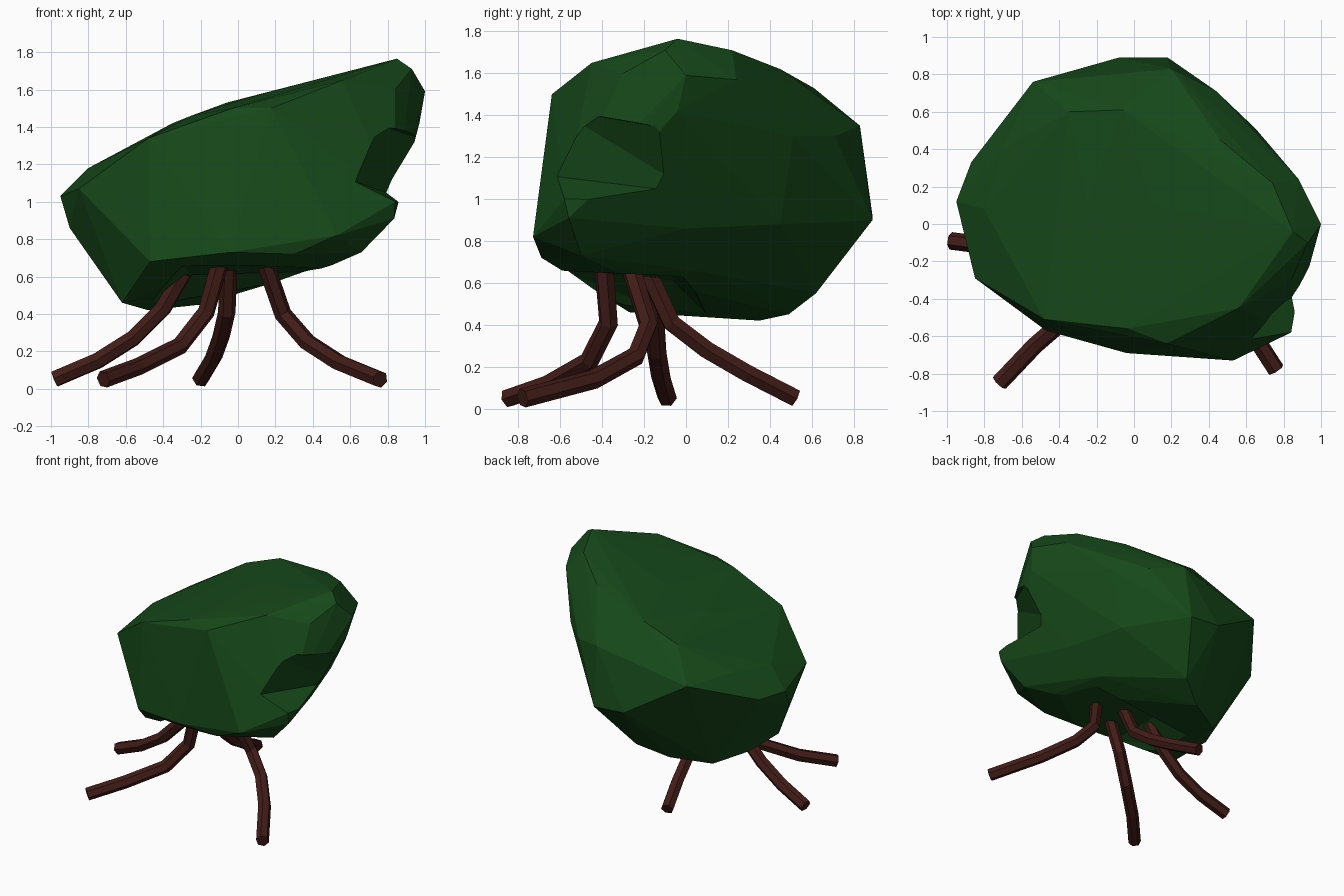
import bpy, bmesh


def material(name, color):
    m = bpy.data.materials.new(name)
    m.diffuse_color = (*color, 1)
    return m


leaf = material("leaf_green", (0.008, 0.066, 0.010))
bark = material("bark_brown", (0.055, 0.012, 0.009))


def hull(name, points):
    """Faceted solid wrapped around a handful of points."""
    bm = bmesh.new()
    for p in points:
        bm.verts.new(p)
    res = bmesh.ops.convex_hull(bm, input=bm.verts)
    loose = {v for v in res["geom_interior"] + res["geom_unused"]
             if isinstance(v, bmesh.types.BMVert)}
    bmesh.ops.delete(bm, geom=list(loose), context='VERTS')
    bmesh.ops.recalc_face_normals(bm, faces=bm.faces)
    me = bpy.data.meshes.new(name)
    bm.to_mesh(me)
    bm.free()
    ob = bpy.data.objects.new(name, me)
    bpy.context.collection.objects.link(ob)
    me.materials.append(leaf)
    return ob


# Slanted leafy crown
crown_top = [
    (0.85, -0.04, 1.765), (0.93, -0.1, 1.71), (1.0, 0, 1.59), (0.88, 0.24, 1.57),
    (0.74, 0.22, 1.71), (0.56, -0.45, 1.65), (0.84, -0.3, 1.6), (0.18, -0.64, 1.5),
    (-0.03, -0.56, 1.5), (-0.48, -0.51, 1.34), (-0.85, -0.29, 1.07), (0.46, 0.45, 1.62),
    (0.1, 0.1, 1.57), (-0.25, 0.1, 1.46),
    (-0.06, 0.61, 1.53), (-0.35, 0.6, 1.42), (-0.7, 0.4, 1.22), (0.2, 0.83, 1.35),
    (0.44, 0.71, 1.3), (0.65, 0.51, 1.3), (-0.8, 0.08, 1.18), (-0.95, 0.12, 1.03),
    (-0.87, 0.33, 1.02), (-0.54, 0.76, 1.2), (0.97, -0.04, 1.42), (0.93, -0.17, 1.27)]
crown_base = [
    (-0.08, 0.89, 0.92), (0.18, 0.89, 0.9), (0.5, 0.45, 0.88), (0.64, 0.0, 0.86),
    (0.84, -0.58, 1.0), (0.835, -0.56, 0.91), (0.66, -0.5, 0.73),
    (0.53, -0.73, 0.82), (0.3, -0.69, 0.72), (-0.04, -0.69, 0.73), (-0.47, -0.57, 0.68),
    (-0.9, 0.0, 0.86), (-0.62, -0.27, 0.46), (-0.62, 0.1, 0.46), (-0.48, 0.35, 0.42),
    (-0.2, 0.49, 0.45), (0.0, 0.62, 0.55), (0.28, 0.25, 0.62), (0.4, 0.1, 0.65),
    (0.5, -0.35, 0.66)]
crown = hull("leafy_crown", crown_top + crown_base)

# Cutters: the notch on the front right, and the hollow where the roots enter
notch = hull("notch_cutter", [
    (0.59, -0.72, 1.12), (0.86, 0.05, 1.025), (0.83, -1.28, 0.98), (1.14, -0.41, 0.86),
    (0.70, -0.62, 1.43), (1.0, -0.05, 1.33), (1.1, -0.9, 1.5), (1.4, -0.3, 1.4)])
hollow = hull("root_hollow_cutter", [
    (-0.3, -0.6, 0.66), (0.55, -0.66, 0.66), (0.5, 0.0, 0.63), (-0.25, -0.06, 0.61),
    (-0.62, -0.95, 0.35), (0.9, -0.9, 0.35), (0.7, 0.3, 0.35), (-0.55, 0.2, 0.35)])
for cutter in (notch, hollow):
    mod = crown.modifiers.new(cutter.name, 'BOOLEAN')
    mod.operation = 'DIFFERENCE'
    mod.solver = 'EXACT'
    mod.object = cutter
    cutter.hide_render = True
    cutter.hide_viewport = True

# Four bent six-sided roots
roots = {
    "left_root": [(-0.29, -0.17, 0.62), (-0.4, -0.15, 0.43), (-0.56, -0.14, 0.27),
                  (-0.75, -0.12, 0.15), (-0.98, -0.09, 0.052)],
    "front_left_root": [(-0.1, -0.39, 0.66), (-0.17, -0.37, 0.41), (-0.31, -0.46, 0.23),
                        (-0.53, -0.65, 0.12), (-0.72, -0.85, 0.05)],
    "front_right_root": [(0.15, -0.26, 0.66), (0.24, -0.18, 0.4), (0.37, -0.24, 0.25),
                         (0.54, -0.44, 0.14), (0.76, -0.78, 0.05)],
    "back_root": [(-0.05, -0.18, 0.65), (-0.06, -0.07, 0.41), (-0.09, 0.1, 0.28),
                  (-0.13, 0.29, 0.17), (-0.2, 0.52, 0.052)],
}
for name, path in roots.items():
    cu = bpy.data.curves.new(name, 'CURVE')
    cu.dimensions = '3D'
    cu.bevel_depth = 0.047
    cu.bevel_resolution = 1
    cu.use_fill_caps = True
    sp = cu.splines.new('POLY')
    sp.points.add(len(path) - 1)
    for pt, co in zip(sp.points, path):
        pt.co = (*co, 1)
    sp.use_smooth = False
    cu.materials.append(bark)
    bpy.context.collection.objects.link(bpy.data.objects.new(name, cu))
